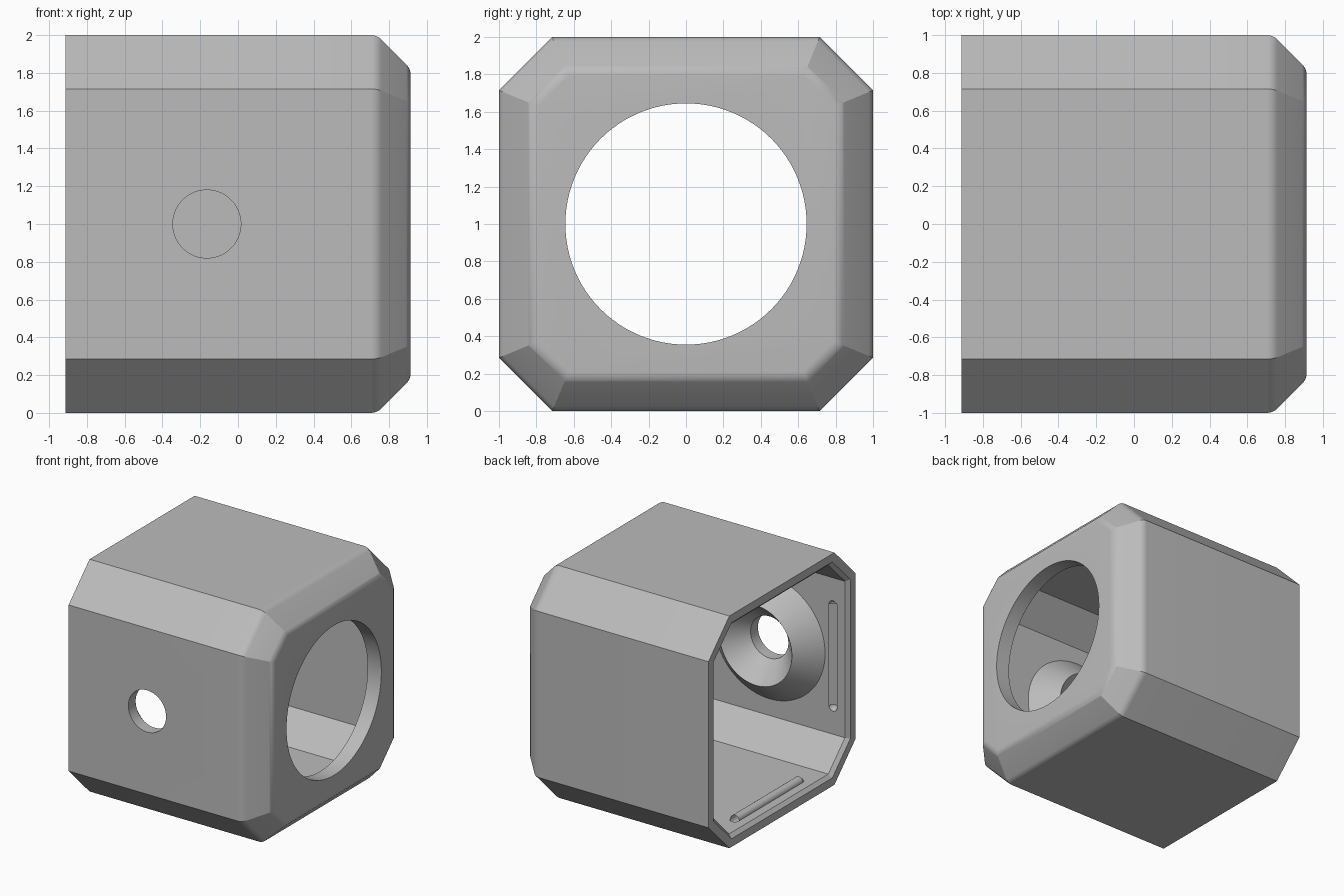
import bpy, bmesh
from math import sin, cos, pi, tan, radians
from mathutils import Vector, Matrix

if "Cube" in bpy.data.objects:
    bpy.data.objects.remove(bpy.data.objects["Cube"])

HALF, CORNER, WALL, END = 0.914, 0.715, 0.1, 0.13
HOLE_X, HOLE_R = -0.165, 0.18

grey = bpy.data.materials.new("plain grey")
grey.use_nodes = True
colour = (0.5, 0.5, 0.5, 1)
grey.diffuse_color = colour
grey.node_tree.nodes["Principled BSDF"].inputs["Base Color"].default_value = colour


def make(name, bm):
    bmesh.ops.recalc_face_normals(bm, faces=bm.faces)
    mesh = bpy.data.meshes.new(name)
    bm.to_mesh(mesh)
    bm.free()
    mesh.materials.append(grey)
    ob = bpy.data.objects.new(name, mesh)
    bpy.context.collection.objects.link(ob)
    return ob


def octagon(x, inset):
    """Square with cut corners, every side moved in by the same amount."""
    a = 1 - inset
    b = CORNER - inset * tan(pi / 8)
    quarter = [(a, -b), (a, b)]
    pts = []
    for k in range(4):
        turn = Matrix.Rotation(k * pi / 2, 2)
        pts += [turn @ Vector(p) for p in quarter]
    return [(x, p.x, 1 + p.y) for p in pts]


def loft(name, stations):
    bm = bmesh.new()
    rings = [[bm.verts.new(p) for p in octagon(x, i)] for x, i in stations]
    for r, s in zip(rings, rings[1:]):
        for k in range(8):
            j = (k + 1) % 8
            bm.faces.new((r[k], r[j], s[j], s[k]))
    bm.faces.new(rings[0])
    bm.faces.new(rings[-1])
    return make(name, bm)


def fillet(x, inset, start, end, tangent=0.033, steps=5):
    """Round one 45 degree bend of the end chamfer."""
    r = tangent / tan(pi / 8)
    x0, i0 = x - tangent * cos(start), inset - tangent * sin(start)
    cx, ci = x0 - r * sin(start), i0 + r * cos(start)
    angles = [start + (end - start) * k / steps for k in range(steps + 1)]
    return [(cx + r * sin(a), ci - r * cos(a)) for a in angles]


def cylinder(name, radius, depth, matrix):
    bm = bmesh.new()
    bmesh.ops.create_cone(bm, cap_ends=True, segments=96, radius1=radius,
                          radius2=radius, depth=depth, matrix=matrix)
    return make(name, bm)


def capsule(name, radius, length, matrix):
    bm = bmesh.new()
    for s in (-1, 1):
        shift = Matrix.Translation((0, 0, s * (length / 2 - radius)))
        bmesh.ops.create_uvsphere(bm, u_segments=24, v_segments=12,
                                  radius=radius, matrix=matrix @ shift)
    hull = bmesh.ops.convex_hull(bm, input=bm.verts)
    bmesh.ops.delete(bm, geom=list({v for v in hull["geom_interior"]
                                    if isinstance(v, bmesh.types.BMVert)}),
                     context="VERTS")
    return make(name, bm)


def cut(target, cutter):
    mod = target.modifiers.new("cut", "BOOLEAN")
    mod.operation, mod.solver, mod.object = "DIFFERENCE", "EXACT", cutter
    bpy.context.view_layer.objects.active = target
    bpy.ops.object.modifier_apply(modifier=mod.name)
    bpy.data.objects.remove(cutter)


def smooth(ob):
    bpy.ops.object.select_all(action="DESELECT")
    ob.select_set(True)
    bpy.context.view_layer.objects.active = ob
    bpy.ops.object.shade_smooth_by_angle(angle=radians(25))


# Housing with a rounded chamfer at the closed end
chamfer = 0.178
housing = loft("housing", [(-HALF, 0)]
               + fillet(HALF - chamfer, 0, 0, pi / 4)
               + fillet(HALF, chamfer, pi / 4, pi / 2))

# Hollow inside, with a small bevelled lip at the open end
floor_x = HALF - END
cut(housing, loft("cavity", [(-HALF - 0.1, 0.07), (-HALF, 0.07), (-HALF + 0.03, WALL),
                             (floor_x - 0.08, WALL), (floor_x, WALL + 0.08)]))

# Large end opening and small hole in the front wall
cut(housing, cylinder("end_opening", 0.645, 0.6,
                      Matrix.Translation((HALF, 0, 1)) @ Matrix.Rotation(pi / 2, 4, "Y")))
cut(housing, cylinder("front_hole", HOLE_R, 0.5,
                      Matrix.Translation((HOLE_X, -1, 1)) @ Matrix.Rotation(pi / 2, 4, "X")))

# Snap grooves on the four straight inner walls
for k in range(4):
    place = (Matrix.Translation((-0.77, 0, 1)) @ Matrix.Rotation(k * pi / 2, 4, "X")
             @ Matrix.Translation((0, -1 + WALL, 0)))
    cut(housing, capsule("groove", 0.04, 0.95, place))
smooth(housing)

# Crater-shaped boss around the front hole, on the inner wall
bm = bmesh.new()
profile = [(HOLE_R, WALL), (0.344, 0.285), (0.53, WALL)]
verts = [bm.verts.new((HOLE_X + r, -1 + t, 1)) for r, t in profile]
edges = [bm.edges.new(pair) for pair in zip(verts, verts[1:])]
bmesh.ops.spin(bm, geom=verts + edges, cent=(HOLE_X, 0, 1), axis=(0, 1, 0),
               angle=2 * pi, steps=96, use_merge=True)
bmesh.ops.remove_doubles(bm, verts=bm.verts, dist=0.0001)
boss = make("hole_boss", bm)
if sum(p.normal.y * p.area for p in boss.data.polygons) < 0:
    boss.data.flip_normals()
smooth(boss)
